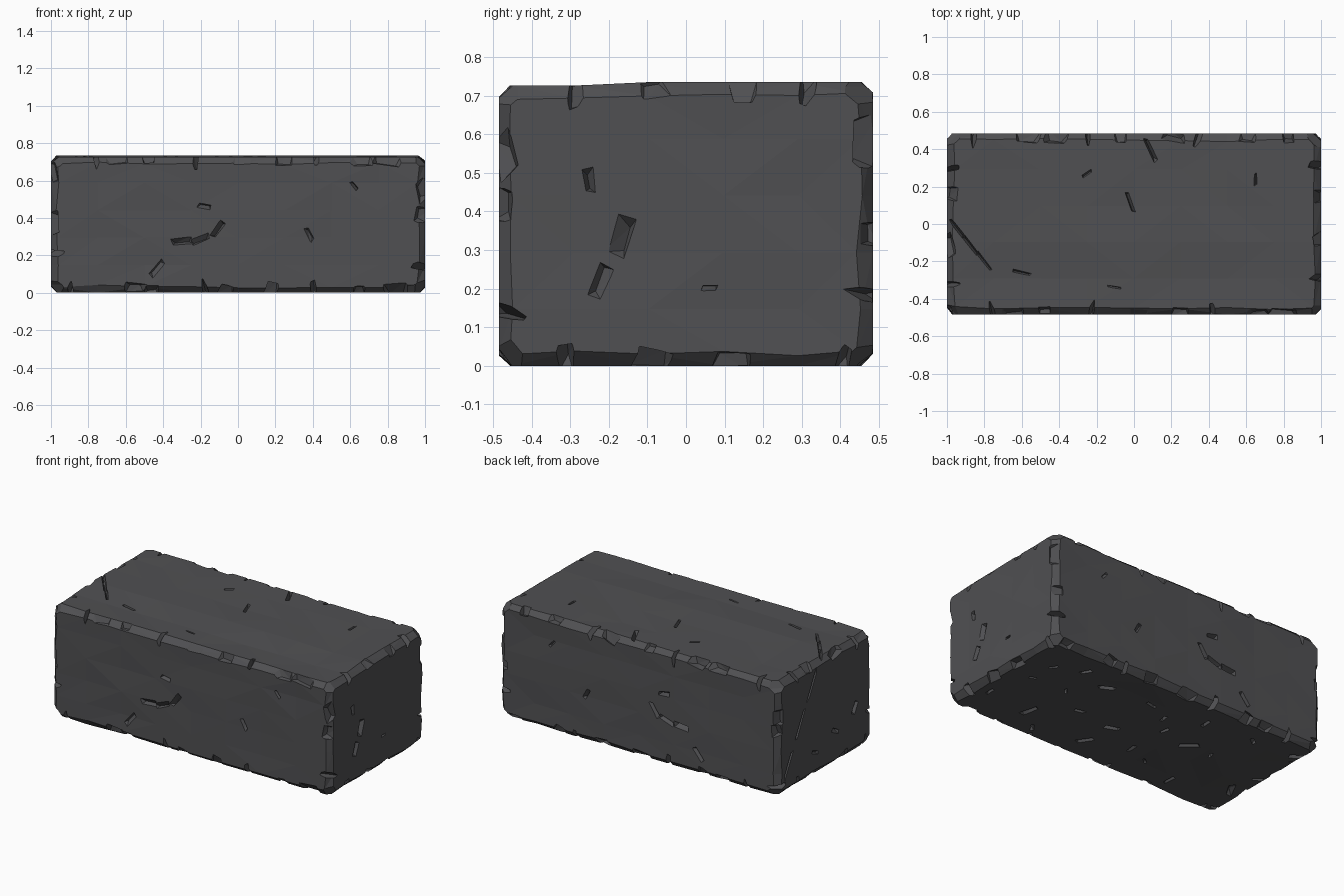
import bpy, bmesh, math, random
from mathutils import Vector

if "Cube" in bpy.data.objects:
    bpy.data.objects.remove(bpy.data.objects["Cube"])

random.seed(11)
R = random.uniform
HALF = Vector((1, 0.484, 0.3675))
MID = Vector((0, 0, HALF.z))
AXES = [Vector((1, 0, 0)), Vector((0, 1, 0)), Vector((0, 0, 1))]
X, Y, Z = AXES

stone = bpy.data.materials.new("dark grey stone")
stone.diffuse_color = (0.08, 0.08, 0.085, 1)
stone.use_nodes = True
stone.node_tree.nodes["Principled BSDF"].inputs["Base Color"].default_value = stone.diffuse_color


def make_object(name, bm):
    mesh = bpy.data.meshes.new(name)
    bm.to_mesh(mesh)
    bm.free()
    mesh.materials.append(stone)
    ob = bpy.data.objects.new(name, mesh)
    bpy.context.collection.objects.link(ob)
    return ob


# Block: chamfered box, cut into a coarse grid and worn irregularly
bm = bmesh.new()
bmesh.ops.create_cube(bm, size=2)
for v in bm.verts:
    v.co = v.co * HALF
bmesh.ops.bevel(bm, geom=bm.edges[:], offset=0.026, segments=1,
                profile=0.5, affect='EDGES')
for i, axis in enumerate(AXES):
    n = round(HALF[i] * 5) + 3
    for k in range(1, n):
        bmesh.ops.bisect_plane(bm, geom=bm.verts[:] + bm.edges[:] + bm.faces[:],
                               plane_co=axis * HALF[i] * (2 * k / n - 1), plane_no=axis)
for v in bm.verts:
    gaps = [HALF[i] - abs(v.co[i]) for i in range(3)]
    on_edge = any(0.001 < g < 0.05 for g in gaps)
    for i in range(3):
        if 0.001 < gaps[i] < 0.05:              # vary the chamfer width
            v.co[i] -= math.copysign(R(-0.012, 0.018), v.co[i])
        elif gaps[i] <= 0.001 and not on_edge:  # shallow dents in the faces
            v.co[i] -= math.copysign(max(0, R(-0.004, 0.006)), v.co[i])
    v.co += MID
    if v.co.z > 0.6 and v.co.y < -0.1:          # top dips towards the front
        v.co.z -= 0.009
bmesh.ops.triangulate(bm, faces=[f for f in bm.faces if len(f.verts) > 3])
bmesh.ops.recalc_face_normals(bm, faces=bm.faces[:])
block = make_object("stone_block", bm)

# Cutters: irregular wedges, all in one mesh
cut = bmesh.new()


def wedge(pos, normal, along, length, width, depth):
    n = normal.normalized()
    u = (along - n * along.dot(n)).normalized()
    w = n.cross(u)
    pts = []
    for a in (-0.4, 0.4):
        for b in (-0.4, 0.4):
            p = pos + u * a * length * R(.8, 1.3) + w * b * width * R(.8, 1.4) + n * 0.006
            pts += [p, p + n * 0.05]
    side = R(-.4, .4) * width
    for a in (-.3, .3):
        pts.append(pos + u * a * length * R(.6, 1.2) + w * side - n * depth * R(.7, 1.1))
    vs = [cut.verts.new(p) for p in pts]
    res = bmesh.ops.convex_hull(cut, input=vs)
    junk = {e for e in res["geom_interior"] + res["geom_unused"]
            if isinstance(e, bmesh.types.BMVert)}
    bmesh.ops.delete(cut, geom=list(junk), context='VERTS')


def gouge(normal, u, w, a, b, length, angle, slim=0.35):
    t = math.radians(angle)
    base = normal * HALF.dot(Vector([abs(c) for c in normal])) + MID
    base += u * a + w * b
    if w == Z:
        base -= MID                             # heights are read from the ground
    wedge(base, normal, u * math.cos(t) + w * math.sin(t),
          length, max(.022, length * slim), R(.025, .04))


# Main gouges: position on the face, length, angle
FRONT = [(-.18, .46, .1, -8), (-.3, .28, .13, 5), (-.2, .29, .13, 20),
         (-.11, .34, .12, 55), (.38, .31, .1, -60), (.62, .57, .07, -50), (-.43, .13, .12, 50)]
RIGHT = [(-.25, .48, .08, -80), (-.17, .34, .13, 75), (-.22, .22, .12, 70), (.06, .2, .05, 0)]
TOP = [(-.25, .27, .07, 35), (-.02, .12, .15, -70), (.09, .4, .16, -65),
       (.65, .24, .08, 90), (-.11, -.34, .11, -10), (-.6, -.26, .14, -12)]
for g in FRONT:
    gouge(-Y, X, Z, *g)
    gouge(Y, X, Z, *g)                          # back is chipped in the same manner
for g in RIGHT:
    gouge(X, Y, Z, *g, slim=.45)
for g in TOP:
    gouge(Z, X, Y, *g, slim=.2)
for k in range(3):                              # cracks on the left face and top left
    t = k / 2
    gouge(-X, Y, Z, .38 - .24 * t, .18 + .42 * t, .24, 118, slim=.1)
    gouge(Z, X, Y, -.95 + .15 * t, -.02 - .18 * t, .15, -52, slim=.18)
for k in range(3):
    gouge(-X, Y, Z, -.3 + .2 * k, .2 + R(-.05, .12), .09, R(0, 180), slim=.45)
for i in range(8):                              # pitted underside
    for j in (-1, 0, 1):
        gouge(-Z, X, Y, -.85 + .243 * i + R(-.09, .09), j * .28 + R(-.1, .1),
              R(.06, .15), R(0, 180))

# Chips along the twelve edges
for axis in range(3):
    i, j = [k for k in range(3) if k != axis]
    along = AXES[axis]
    count = max(3, int(HALF[axis] * 9))
    for si in (-1, 1):
        for sj in (-1, 1):
            n = AXES[i] * si + AXES[j] * sj
            for k in range(count):
                p = n * HALF + MID
                p += along * HALF[axis] * .93 * (2 * (k + R(.15, .85)) / count - 1)
                lean = AXES[i] * si * R(.5, 1.5) + AXES[j] * sj * R(.5, 1.5)
                cross = lean.cross(along)
                if k % 3 == 0:                  # narrow slot across the edge
                    wedge(p - n * .022, lean, cross + along * R(-.3, .3),
                          R(.1, .18), R(.025, .05), R(.03, .045))
                else:                           # longer flake along the edge
                    wedge(p - n * .02, lean, along + cross * R(-.25, .25),
                          R(.07, .16), R(.08, .11), R(.012, .03))

# Knocked-off corners
for sx in (-1, 1):
    for sy in (-1, 1):
        for sz in (-1, 1):
            s = Vector((sx, sy, sz))
            wedge(s * HALF + MID - s * .03, s * R(.8, 1.2) + X * sx * R(-.2, .2),
                  X * sx - Y * sy, .2, .2, .008)

bmesh.ops.recalc_face_normals(cut, faces=cut.faces[:])
cutter = make_object("chip_cutter", cut)
cutter.hide_render = True

# Carve the chips and bake the result
mod = block.modifiers.new("chips", 'BOOLEAN')
mod.operation = 'DIFFERENCE'
mod.solver = 'EXACT'
mod.use_self = True
mod.object = cutter
dg = bpy.context.evaluated_depsgraph_get()
carved = bpy.data.meshes.new_from_object(block.evaluated_get(dg))
block.modifiers.clear()
block.data = carved
bpy.data.objects.remove(cutter)
carved.materials.clear()
carved.materials.append(stone)
for p in carved.polygons:
    p.material_index = 0
    p.use_smooth = False
